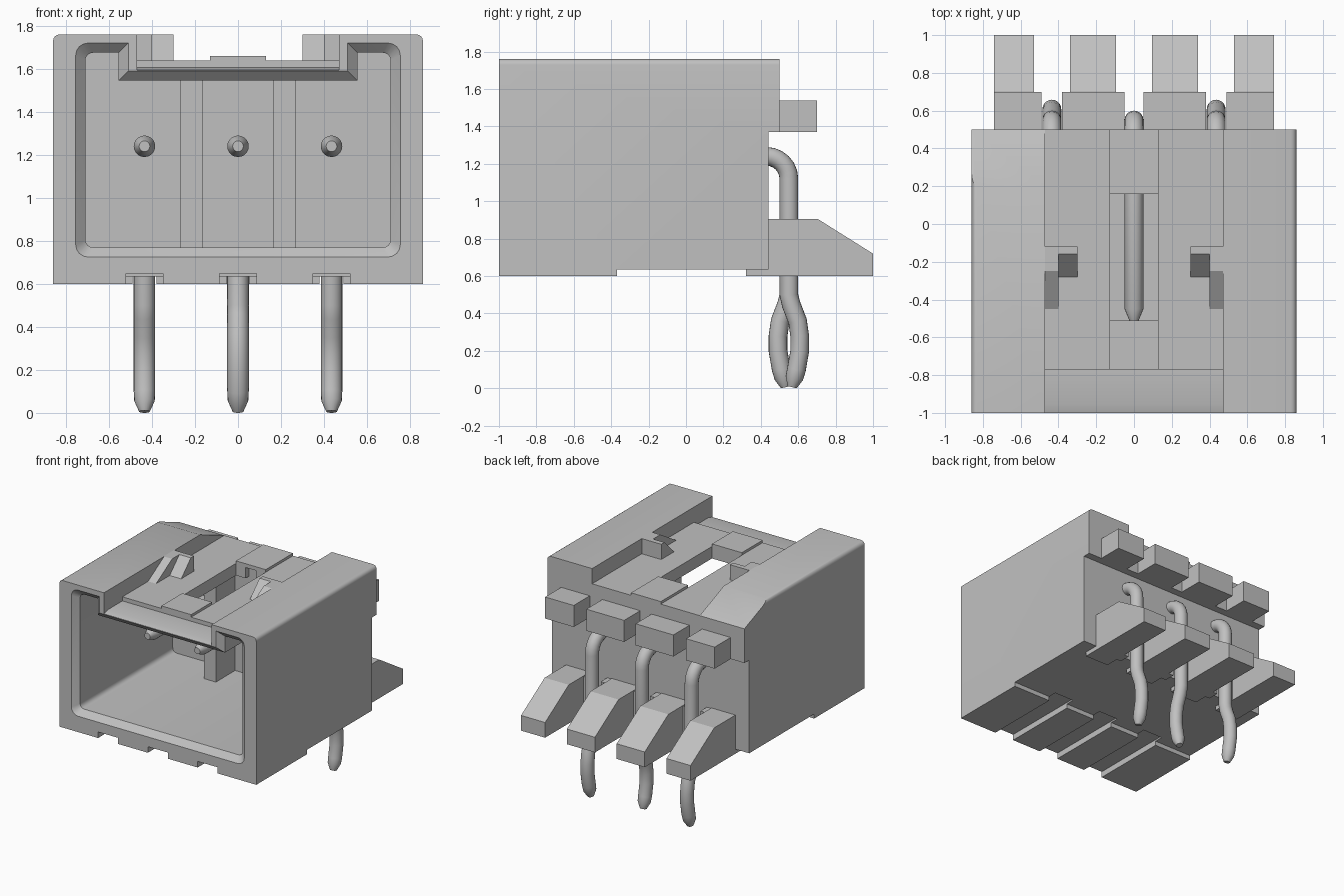
import bpy, bmesh, math

if "Cube" in bpy.data.objects:
    bpy.data.objects.remove(bpy.data.objects["Cube"], do_unlink=True)

grey = bpy.data.materials.new("neutral_grey")
grey.use_nodes = True
colour = (0.53, 0.53, 0.53, 1)
grey.diffuse_color = colour
grey.node_tree.nodes["Principled BSDF"].inputs["Base Color"].default_value = colour


def loft(name, loops):
    """Skin matching closed loops of points and cap both ends."""
    bm = bmesh.new()
    rings = [[bm.verts.new(p) for p in loop] for loop in loops]
    n = len(rings[0])
    for a, b in zip(rings, rings[1:]):
        for i in range(n):
            j = (i + 1) % n
            bm.faces.new((a[i], a[j], b[j], b[i]))
    bm.faces.new(rings[0])
    bm.faces.new(rings[-1])
    bmesh.ops.recalc_face_normals(bm, faces=bm.faces)
    mesh = bpy.data.meshes.new(name)
    bm.to_mesh(mesh)
    bm.free()
    ob = bpy.data.objects.new(name, mesh)
    bpy.context.collection.objects.link(ob)
    mesh.materials.append(grey)
    return ob


def prism(name, x0, x1, profile):
    """Extrude a (y, z) side profile between two x positions."""
    return loft(name, [[(x, y, z) for y, z in profile] for x in (x0, x1)])


def box(name, x0, x1, y0, y1, z0, z1):
    return prism(name, x0, x1, [(y0, z0), (y1, z0), (y1, z1), (y0, z1)])


def activate(ob):
    bpy.ops.object.select_all(action='DESELECT')
    ob.select_set(True)
    bpy.context.view_layer.objects.active = ob


def cut(target, cutter):
    mod = target.modifiers.new("cut", 'BOOLEAN')
    mod.operation, mod.solver, mod.object = 'DIFFERENCE', 'EXACT', cutter
    activate(target)
    bpy.ops.object.modifier_apply(modifier=mod.name)
    bpy.data.objects.remove(cutter, do_unlink=True)


def smooth(ob, angle=35):
    activate(ob)
    bpy.ops.object.shade_smooth_by_angle(angle=math.radians(angle))


# Housing shell: side profile with front pads and rear overhang
housing = prism("housing", -0.86, 0.86, [
    (-1, 0.6), (-0.37, 0.6), (-0.37, 0.635), (0.44, 0.635),
    (0.44, 1.37), (0.5, 1.37), (0.5, 1.76), (-1, 1.76)])
bm = bmesh.new()
bm.from_mesh(housing.data)
top_edges = [e for e in bm.edges if all(v.co.z > 1.75 for v in e.verts)
             and abs(e.verts[0].co.x - e.verts[1].co.x) < 0.01]
bmesh.ops.bevel(bm, geom=top_edges, offset=0.03, segments=4, profile=0.5, affect='EDGES')
bm.to_mesh(housing.data)
bm.free()


def cavity_loop(y, o):
    """Rounded mouth outline with a stepped top, grown by o."""
    w, lo, hi, r = 0.71 + o, 0.77 - o, 1.675 + o, 0.035 + o * 0.5
    pts = []
    for cx, cz, start in ((-w + r, lo + r, 180), (w - r, lo + r, 270), (w - r, hi - r, 0)):
        pts += [(cx + r * math.cos(math.radians(start + k * 22.5)),
                 cz + r * math.sin(math.radians(start + k * 22.5))) for k in range(5)]
    nx, nz = 0.555 - o, 1.545 + o
    pts += [(nx, hi), (nx, nz), (-nx, nz), (-nx, hi)]
    pts += [(-w + r + r * math.cos(math.radians(90 + k * 22.5)),
             hi - r + r * math.sin(math.radians(90 + k * 22.5))) for k in range(5)]
    return [(x, y, z) for x, z in pts]


cut(housing, loft("cavity_cutter", [
    cavity_loop(-1.02, 0.065), cavity_loop(-0.955, 0), cavity_loop(0.2, 0)]))
# Top channel with a lowered front strip, and the window through its floor
cut(housing, prism("channel_cutter", -0.47, 0.47, [
    (-1.02, 1.588), (-0.95, 1.608), (-0.77, 1.608), (-0.77, 1.64),
    (0.6, 1.64), (0.6, 1.9), (-1.02, 1.9)]))
cut(housing, box("window_cutter", -0.13, 0.13, -0.51, 0.16, 1.4, 1.9))
cut(housing, box("window_notch_cutter", -0.045, 0.045, 0.1, 0.199, 1.4, 1.9))
# Sloped rear corner on the right
cut(housing, prism("corner_cutter", -0.95, -0.46, [
    (0.2, 1.76), (0.55, 1.62), (0.55, 1.9), (0.2, 1.9)]))
# Grooves under the front pads
for x in (-0.435, 0, 0.435):
    cut(housing, box("groove_cutter", x - 0.087, x + 0.087, -1.1, -0.3, 0.5, 0.648))
smooth(housing, 30)

# Raised plates at both ends of the window
box("front_window_plate", -0.13, 0.13, -0.77, -0.51, 1.63, 1.66)
box("rear_window_plate", -0.13, 0.13, 0.16, 0.5, 1.63, 1.66)

for side, s in (("left", 1), ("right", -1)):
    # Latch tab with a steep inner face and a longer outer ramp
    prism(side + "_latch_tab", s * 0.30, s * 0.405, [
        (-0.28, 1.63), (-0.12, 1.63), (-0.12, 1.76), (-0.16, 1.76), (-0.28, 1.64)])
    prism(side + "_latch_ramp", s * 0.40, s * 0.475, [
        (-0.45, 1.63), (-0.12, 1.63), (-0.12, 1.76), (-0.25, 1.76), (-0.45, 1.64)])
    # Rib on the inner rear wall
    box(side + "_inner_rib", s * 0.165, s * 0.27, -0.04, 0.21, 0.765, 1.55)
    # Rear feet and upper blocks, an outer and an inner one per side
    for place, f0, f1, b0, b1 in (("outer", 0.53, 0.74, 0.49, 0.74),
                                  ("inner", 0.095, 0.34, 0.05, 0.38)):
        prism(f"{side}_{place}_foot", s * f0, s * f1, [
            (0.32, 0.6), (1, 0.6), (1, 0.72), (0.705, 0.905), (0.43, 0.905), (0.32, 0.7)])
        box(f"{side}_{place}_foot_base", s * b0, s * b1, 0.43, 0.52, 0.6, 0.9)
        box(f"{side}_{place}_upper_block", s * b0, s * b1, 0.49, 0.7, 1.37, 1.54)


def pin(name, x, bulge):
    """Bent contact pin: straight, quarter bend, then a kinked tail."""
    path = [(-0.51, 1.24, 0.5), (-0.45, 1.24, 1), (0.43, 1.24, 1)]
    path += [(0.43 + 0.12 * math.sin(a), 1.12 + 0.12 * math.cos(a), 1)
             for a in (math.radians(k * 15) for k in range(1, 7))]
    path += [(0.55, 0.5, 1)]
    path += [(0.55 + bulge * d, z, r) for d, z, r in (
        (0.2, 0.45, 1), (0.8, 0.36, 1), (1, 0.28, 1), (1, 0.2, 1),
        (0.7, 0.1, 1), (0.5, 0.055, 0.95), (0.3, 0.006, 0.5))]
    loops = []
    for i, (y, z, r) in enumerate(path):
        a, b = path[max(i - 1, 0)], path[min(i + 1, len(path) - 1)]
        ty, tz = b[0] - a[0], b[1] - a[1]
        length = math.hypot(ty, tz)
        ny, nz = -tz / length, ty / length
        ring = [2 * math.pi * k / 20 for k in range(20)]
        loops.append([(x + 0.05 * r * math.cos(t),
                       y + 0.05 * r * math.sin(t) * ny,
                       max(0, z + 0.05 * r * math.sin(t) * nz)) for t in ring])
    smooth(loft(name, loops), 40)


pin("left_pin", 0.435, 0.058)
pin("middle_pin", 0, -0.058)
pin("right_pin", -0.435, 0.058)
